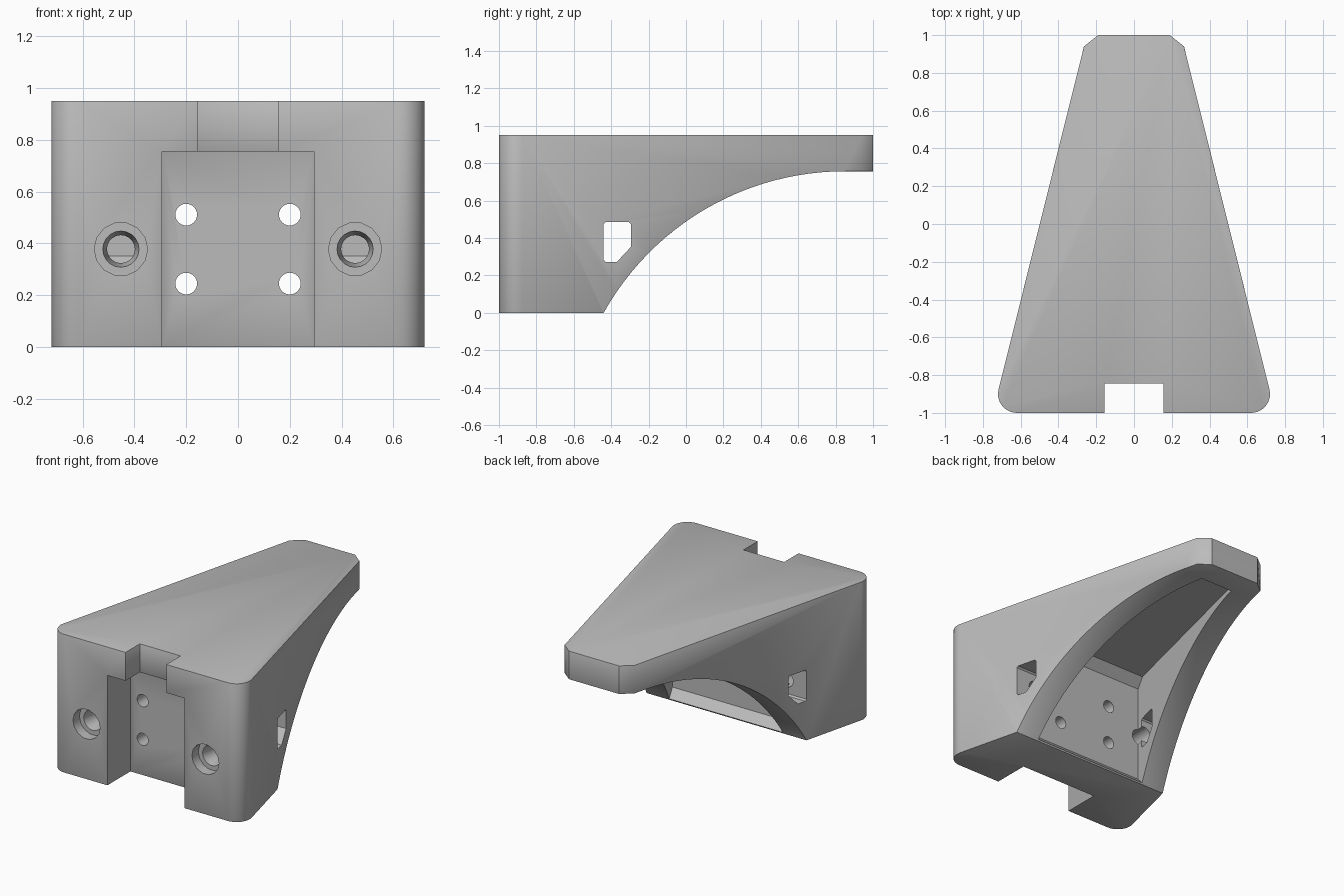
import bpy, bmesh, math

if "Cube" in bpy.data.objects:
    bpy.data.objects.remove(bpy.data.objects["Cube"])

grey = bpy.data.materials.new("plain_grey")
grey.diffuse_color = (0.5, 0.5, 0.5, 1)
grey.use_nodes = True
grey.node_tree.nodes["Principled BSDF"].inputs["Base Color"].default_value = grey.diffuse_color


def mesh_object(name, bottom, top):
    """Solid between two matching outlines."""
    bm = bmesh.new()
    a = [bm.verts.new(p) for p in bottom]
    b = [bm.verts.new(p) for p in top]
    n = len(a)
    bm.faces.new(a)
    bm.faces.new(b)
    for i in range(n):
        j = (i + 1) % n
        bm.faces.new((a[i], a[j], b[j], b[i]))
    bmesh.ops.recalc_face_normals(bm, faces=bm.faces)
    me = bpy.data.meshes.new(name)
    bm.to_mesh(me)
    bm.free()
    ob = bpy.data.objects.new(name, me)
    bpy.context.collection.objects.link(ob)
    return ob


def prism_x(name, yz, x0, x1):
    return mesh_object(name, [(x0, y, z) for y, z in yz], [(x1, y, z) for y, z in yz])


def box(name, x0, x1, y0, y1, z0, z1):
    return prism_x(name, [(y0, z0), (y1, z0), (y1, z1), (y0, z1)], x0, x1)


def bore(name, x, z, y0, y1, r0, r1, sides):
    """Round or tapered hole running along y."""
    def ring(y, r):
        return [(x + r * math.cos(2 * math.pi * i / sides), y,
                 z + r * math.sin(2 * math.pi * i / sides)) for i in range(sides)]
    return mesh_object(name, ring(y0, r0), ring(y1, r1))


def apply_modifier(ob, mod):
    bpy.context.view_layer.objects.active = ob
    bpy.ops.object.modifier_apply(modifier=mod.name)


def cut(ob, cutter):
    m = ob.modifiers.new("cut", 'BOOLEAN')
    m.operation = 'DIFFERENCE'
    m.solver = 'EXACT'
    m.object = cutter
    apply_modifier(ob, m)
    bpy.data.objects.remove(cutter)


def half_width(y):
    return 0.72 - 0.247 * (y + 0.89)


# Tapered body with rounded front corners and a clipped tip
right = []
for i in range(11):
    a = math.radians(-90 + i * 104 / 10)
    right.append((0.62 + 0.1 * math.cos(a), -0.9 + 0.1 * math.sin(a)))
right += [(0.265, 0.94), (0.19, 1.0)]
plan = right + [(-x, y) for x, y in reversed(right)]
body = mesh_object("bracket_body", [(x, y, 0) for x, y in plan],
                   [(x, y, 0.95) for x, y in plan])

# Arched underside
R, yc, zc = 1.478, 0.85, -0.721
a0 = math.atan2(-zc, -0.44 - yc)
arch = [(-0.5, -0.107)]
for i in range(25):
    a = a0 + (math.pi / 2 - a0) * i / 24
    arch.append((yc + R * math.cos(a), zc + R * math.sin(a)))
arch += [(1.2, 0.757), (1.2, -0.107)]
cut(body, prism_x("arch_cutter", arch, -1, 1))

# Stepped front slot
cut(body, box("slot_cutter", -0.293, 0.293, -1.2, -0.75, -0.2, 0.755))
cut(body, box("notch_cutter", -0.155, 0.155, -1.2, -0.845, 0.6, 1.2))

# Softened outer edges
bev = body.modifiers.new("soft_edges", 'BEVEL')
bev.width = 0.01
bev.segments = 2
bev.limit_method = 'ANGLE'
bev.angle_limit = math.radians(60)
apply_modifier(body, bev)

# Hollow inside with chamfered front wall
hollow = [(-0.425, -0.1), (-0.425, 0), (-0.49, 0.065), (-0.49, 0.73),
          (-0.43, 0.79), (0.82, 0.79), (0.82, -0.1)]
cut(body, mesh_object("hollow_cutter",
                      [(-(half_width(y) - 0.175), y, z) for y, z in hollow],
                      [(half_width(y) - 0.175, y, z) for y, z in hollow]))

# Four mounting holes
for x in (-0.2, 0.2):
    for z in (0.245, 0.511):
        cut(body, bore("hole_cutter", x, z, -0.9, -0.4, 0.042, 0.042, 24))

# Side windows with a clipped lower corner, and the screw bores that reach them
window = [(-0.43, 0.272), (-0.37, 0.272), (-0.295, 0.352), (-0.295, 0.475),
          (-0.305, 0.485), (-0.43, 0.485), (-0.44, 0.475), (-0.44, 0.282)]
cut(body, prism_x("window_cutter", window, -1, 1))
for x in (-0.452, 0.452):
    cut(body, bore("counterbore_cutter", x, 0.378, -1.1, -0.93, 0.103, 0.103, 14))
    cut(body, bore("taper_cutter", x, 0.378, -0.95, -0.85, 0.074, 0.054, 20))
    cut(body, bore("screw_cutter", x, 0.378, -0.9, -0.4, 0.054, 0.054, 20))

body.data.materials.clear()
body.data.materials.append(grey)
bpy.ops.object.select_all(action='DESELECT')
body.select_set(True)
bpy.context.view_layer.objects.active = body
bpy.ops.object.shade_smooth_by_angle(angle=math.radians(35))
